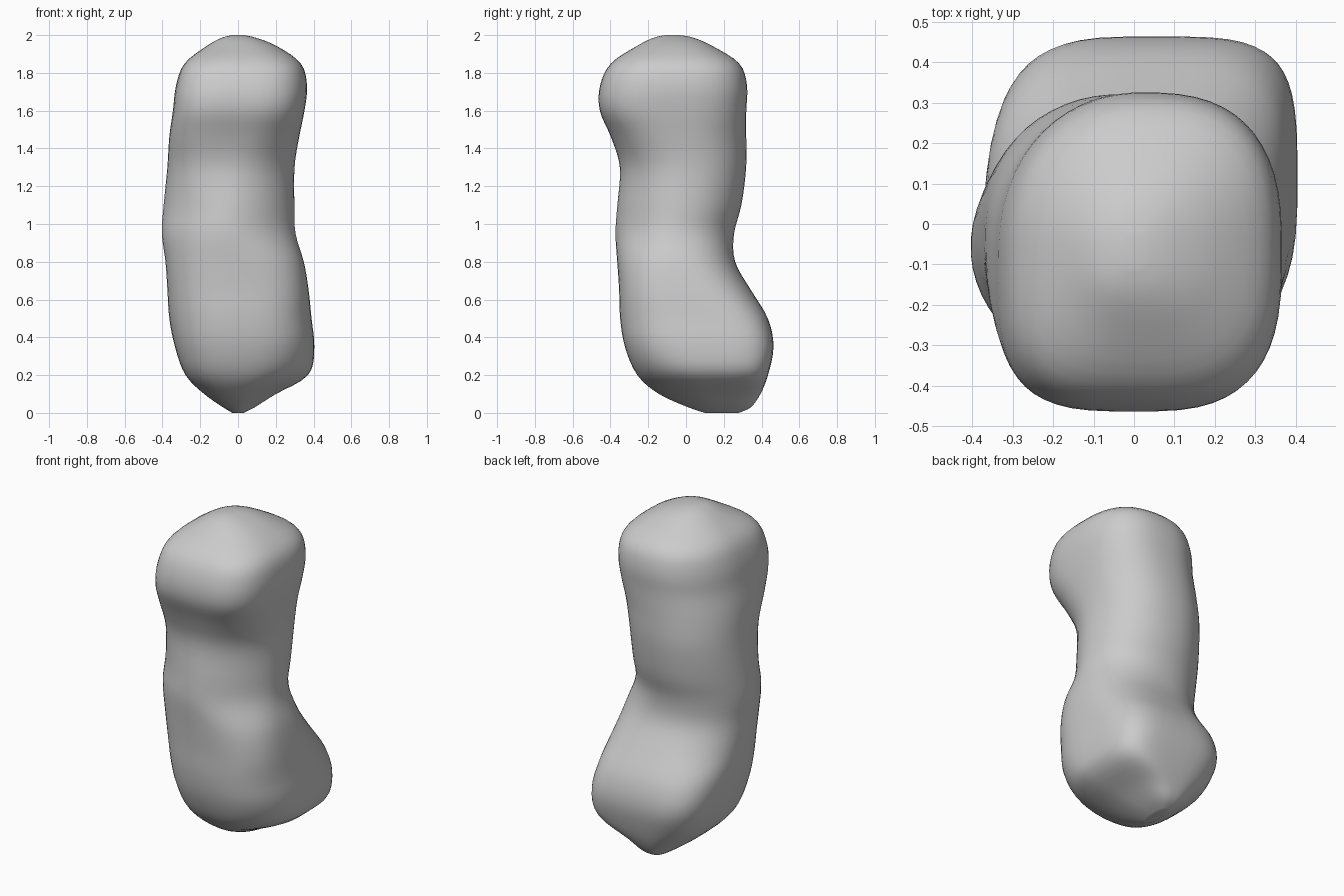
import bpy
import bmesh
import math

if "Cube" in bpy.data.objects:
    bpy.data.objects.remove(bpy.data.objects["Cube"], do_unlink=True)

SEGMENTS = 56   # points around each section
STEPS = 4       # sections between two profile rows

# Corner squareness: back left, back right, front right, front left
TIP = (3.2, 2.3, 2.5, 1.7)
BASE = (4.4, 2.8, 2.8, 2)
FOOT = (4.2, 3.3, 2.7, 2.5)
HAUNCH = (3.6, 2.8, 2.5, 2.7)
HIP = (2.8, 2.2, 2.4, 2.8)
BELLY = (2.5, 2.1, 2.2, 2.4)
WAIST = (2.2, 2, 1.95, 1.85)
CHEST = (2.3, 2.1, 2.5, 2)
NECK = (2.4, 2.1, 3.1, 2.4)
HEAD = (2.7, 2.1, 3.5, 2.9)
CROWN = (2.4, 2, 2.5, 2.4)

# Body profile: height, right, left, front, back, corner squareness
PROFILE = [
    (0, -.03, .03, .1, .28, TIP),
    (.03, -.08, .09, .01, .345, TIP),
    (.1, -.18, .2, -.145, .395, TIP),
    (.2, -.28, .375, -.26, .435, BASE),
    (.35, -.335, .405, -.325, .465, FOOT),
    (.5, -.365, .39, -.35, .435, HAUNCH),
    (.65, -.375, .375, -.355, .345, HIP),
    (.8, -.385, .35, -.365, .26, BELLY),
    (.95, -.405, .305, -.375, .255, WAIST),
    (1.1, -.395, .3, -.365, .295, WAIST),
    (1.3, -.375, .3, -.35, .32, CHEST),
    (1.46, -.365, .325, -.398, .32, NECK),
    (1.6, -.345, .353, -.458, .32, HEAD),
    (1.73, -.33, .367, -.457, .325, HEAD),
    (1.85, -.285, .335, -.4, .285, HEAD),
    (1.94, -.17, .21, -.265, .145, CROWN),
    (1.985, -.09, .1, -.175, .045, CROWN),
    (2, -.03, .03, -.11, -.03, CROWN),
]


def flat(row):
    return list(row[:-1]) + list(row[-1])


def blend(p, q, r, s, t):
    """Smooth curve from q to r, guided by the neighbours p and s."""
    return q + t / 2 * (r - p + t * (2 * p - 5 * q + 4 * r - s
                                     + t * (3 * (q - r) + s - p)))


def smooth_rows(profile):
    rows = [flat(row) for row in profile]
    last = len(rows) - 1
    result = []
    for i in range(last):
        near = [rows[max(i - 1, 0)], rows[i], rows[i + 1], rows[min(i + 2, last)]]
        for k in range(STEPS):
            result.append([blend(*values, k / STEPS) for values in zip(*near)])
    result.append(rows[last])
    return result


def section(row):
    """Rounded outline whose four corners differ in squareness."""
    z, right, left, front, back = row[:5]
    corners = row[5:]
    points = []
    for k in range(SEGMENTS):
        angle = math.tau * (k + .5) / SEGMENTS
        c, s = math.cos(angle), math.sin(angle)
        power = 2 / corners[4 * k // SEGMENTS]
        x = (left + right) / 2 + (left - right) / 2 * math.copysign(abs(c) ** power, c)
        y = (front + back) / 2 + (back - front) / 2 * math.copysign(abs(s) ** power, s)
        points.append((x, y, z))
    return points


# Single grey material
grey = bpy.data.materials.new("plain grey")
grey.use_nodes = True
colour = (.6, .6, .6, 1)
grey.diffuse_color = colour
for node in grey.node_tree.nodes:
    if node.type == "BSDF_PRINCIPLED":
        node.inputs["Base Color"].default_value = colour

# Loft the lumpy body through its sections and close both ends
bm = bmesh.new()
rings = [[bm.verts.new(p) for p in section(row)] for row in smooth_rows(PROFILE)]
for low, high in zip(rings, rings[1:]):
    for k in range(SEGMENTS):
        n = (k + 1) % SEGMENTS
        bm.faces.new((low[k], low[n], high[n], high[k]))
bm.faces.new(rings[0][::-1])
bm.faces.new(rings[-1])

# Soften the seams between corners
inner = [v for ring in rings[2:-2] for v in ring]
for _ in range(2):
    bmesh.ops.smooth_vert(bm, verts=inner, factor=.4,
                          use_axis_x=True, use_axis_y=True, use_axis_z=True)
for face in bm.faces:
    face.smooth = True
bmesh.ops.recalc_face_normals(bm, faces=bm.faces[:])

mesh = bpy.data.meshes.new("lumpy_body")
bm.to_mesh(mesh)
bm.free()
mesh.materials.append(grey)
body = bpy.data.objects.new("lumpy_body", mesh)
bpy.context.scene.collection.objects.link(body)
